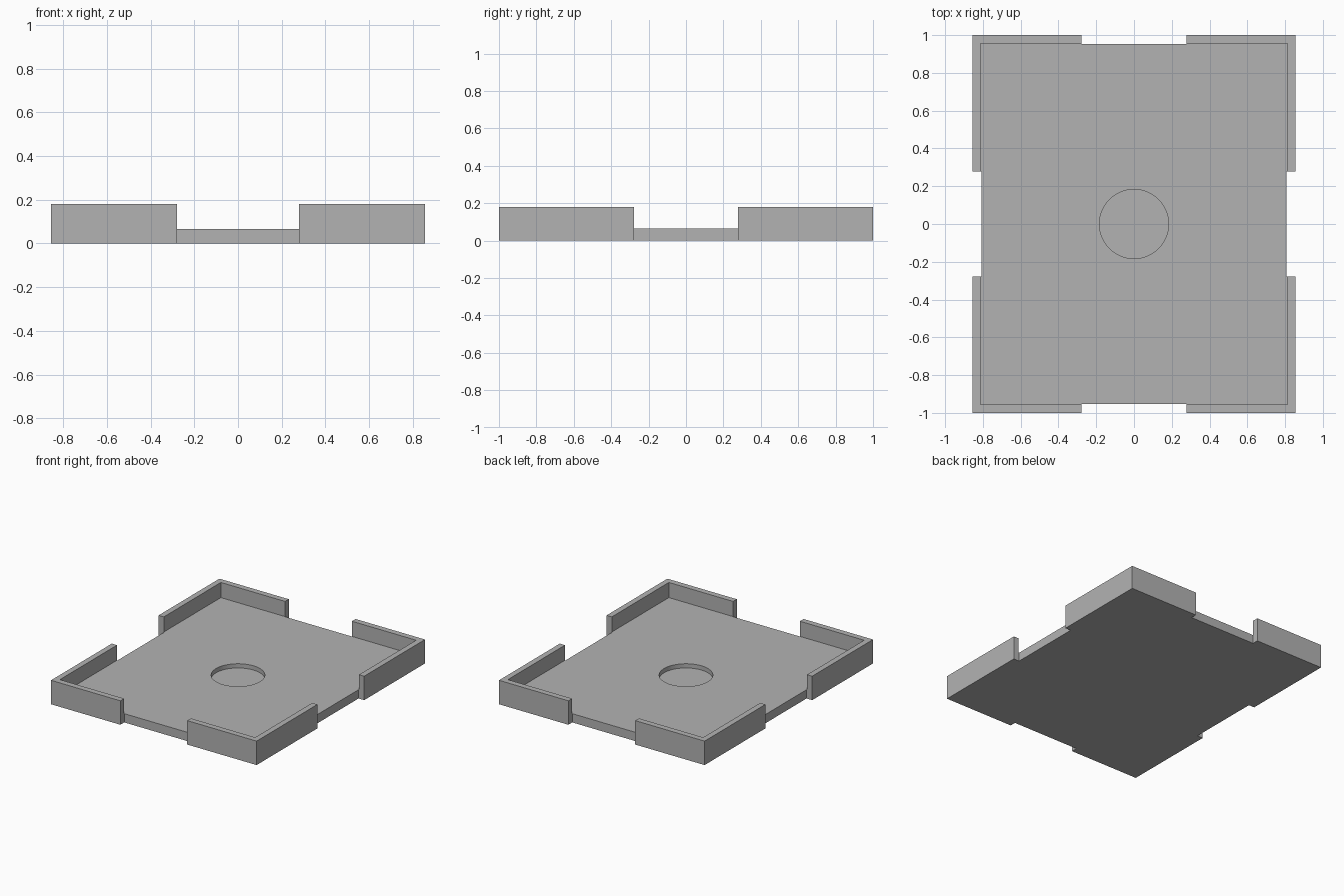
import bpy
import math

cube = bpy.data.objects.get("Cube")
if cube:
    bpy.data.objects.remove(cube, do_unlink=True)

# Overall sizes
HALF_X, HALF_Y, HEIGHT = 0.855, 1.0, 0.18
INNER_X, INNER_Y = 0.812, 0.956
FLOOR, GAP = 0.066, 0.278
HOLE_R, HOLE_Z = 0.183, 0.034

grey = bpy.data.materials.new("plain grey")
grey.use_nodes = True
grey.diffuse_color = (0.45, 0.45, 0.45, 1)
grey.node_tree.nodes["Principled BSDF"].inputs["Base Color"].default_value = grey.diffuse_color


def box(name, low, high):
    """Box between two opposite corners."""
    bpy.ops.mesh.primitive_cube_add(size=1)
    ob = bpy.context.object
    ob.name = name
    ob.location = [(a + b) / 2 for a, b in zip(low, high)]
    ob.scale = [b - a for a, b in zip(low, high)]
    bpy.ops.object.transform_apply(location=True, rotation=False, scale=True)
    ob.data.materials.append(grey)
    return ob


def cut(target, cutter):
    """Subtract the cutter, then remove it."""
    mod = target.modifiers.new("cut", "BOOLEAN")
    mod.operation = "DIFFERENCE"
    mod.solver = "EXACT"
    mod.object = cutter
    bpy.context.view_layer.objects.active = target
    bpy.ops.object.modifier_apply(modifier=mod.name)
    bpy.data.objects.remove(cutter, do_unlink=True)


# Solid block that becomes the tray
tray = box("corner_walled_tray", (-HALF_X, -HALF_Y, 0), (HALF_X, HALF_Y, HEIGHT))

# Hollow inside the walls, down to the floor
cut(tray, box("hollow_cutter", (-INNER_X, -INNER_Y, FLOOR), (INNER_X, INNER_Y, 1)))

# Gaps in the middle of each side, leaving four corner walls
notch_x, notch_y = INNER_X - 0.004, INNER_Y - 0.002
for side in (-1, 1):
    xs = sorted((side * notch_x, side * 2))
    ys = sorted((side * notch_y, side * 2))
    cut(tray, box("side_gap_cutter", (xs[0], -GAP, -1), (xs[1], GAP, 1)))
    cut(tray, box("end_gap_cutter", (-GAP, ys[0], -1), (GAP, ys[1], 1)))

# Shallow round recess in the floor
bpy.ops.mesh.primitive_cylinder_add(vertices=64, radius=HOLE_R, depth=1,
                                    location=(0, 0, HOLE_Z + 0.5))
recess = bpy.context.object
recess.name = "recess_cutter"
recess.data.materials.append(grey)
cut(tray, recess)

# Smooth the recess wall, keep all the edges sharp
bpy.ops.object.select_all(action="DESELECT")
tray.select_set(True)
bpy.context.view_layer.objects.active = tray
bpy.ops.object.shade_smooth_by_angle(angle=math.radians(30))
